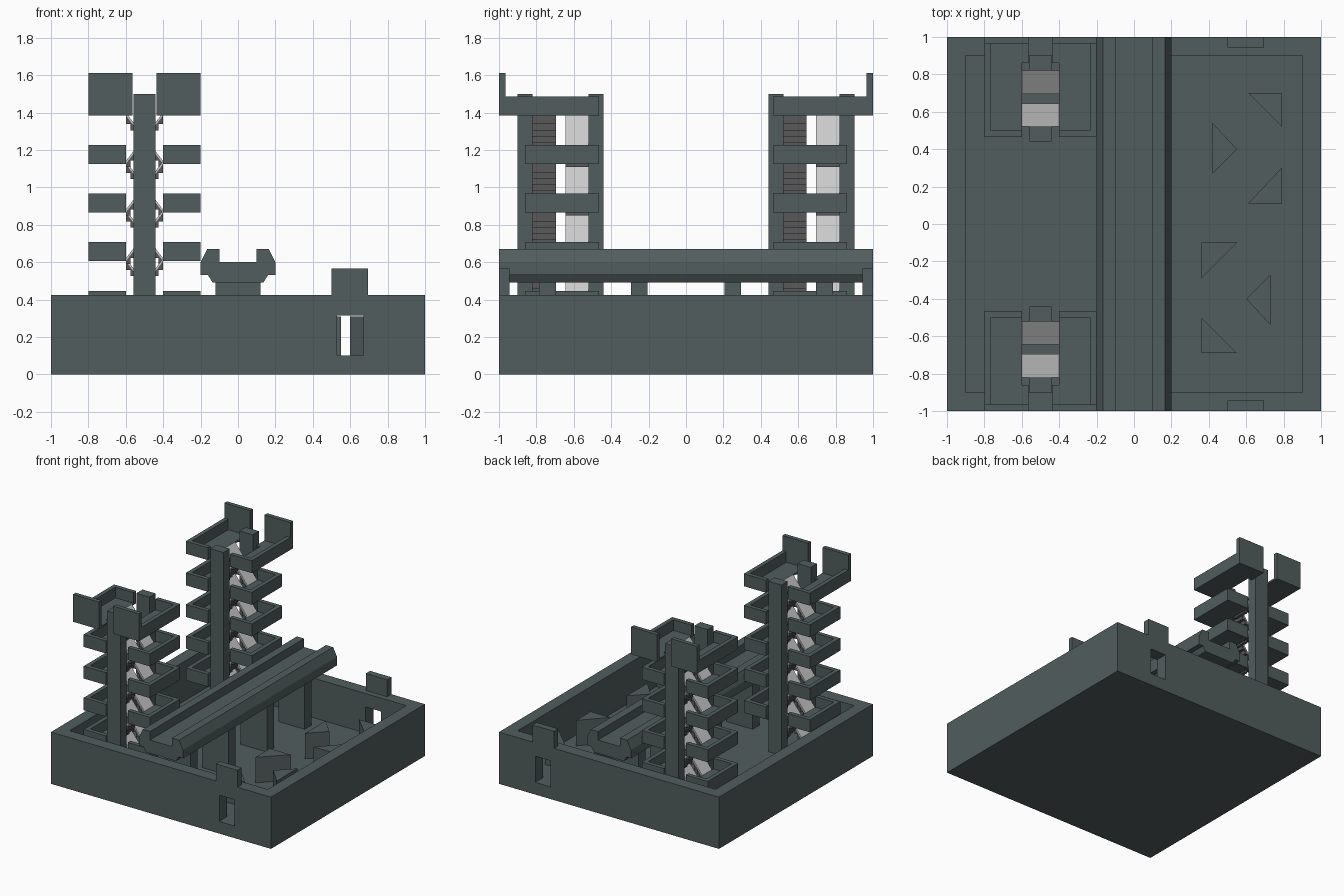
import bpy, bmesh

if "Cube" in bpy.data.objects:
    bpy.data.objects.remove(bpy.data.objects["Cube"])


def material(name, rgb):
    m = bpy.data.materials.new(name)
    m.diffuse_color = (*rgb, 1)
    m.use_nodes = True
    m.node_tree.nodes["Principled BSDF"].inputs["Base Color"].default_value = m.diffuse_color
    return m


STONE = material("dark_green_stone", (0.085, 0.11, 0.11))
PALE = material("pale_metal", (0.6, 0.6, 0.6))
BLACK = material("dark_metal", (0.1, 0.1, 0.1))


def finish(name, bm, mat):
    bmesh.ops.recalc_face_normals(bm, faces=bm.faces)
    me = bpy.data.meshes.new(name)
    bm.to_mesh(me)
    bm.free()
    me.materials.append(mat)
    ob = bpy.data.objects.new(name, me)
    bpy.context.collection.objects.link(ob)
    return ob


def boxes(name, spans, mat=STONE):
    """One object from boxes given as (x0, x1, y0, y1, z0, z1)."""
    bm = bmesh.new()
    for x0, x1, y0, y1, z0, z1 in spans:
        for v in bmesh.ops.create_cube(bm, size=1)["verts"]:
            v.co = ((x0 + x1) / 2 + v.co.x * (x1 - x0),
                    (y0 + y1) / 2 + v.co.y * (y1 - y0),
                    (z0 + z1) / 2 + v.co.z * (z1 - z0))
    return finish(name, bm, mat)


def prism(name, pts, a, b, axis, mat=STONE):
    """Extrude an outline: (x, z) along y, or (x, y) along z."""
    bm = bmesh.new()
    f = bm.faces.new([bm.verts.new((p, a, q) if axis == "y" else (p, q, a)) for p, q in pts])
    r = bmesh.ops.extrude_face_region(bm, geom=[f])
    d = (0, b - a, 0) if axis == "y" else (0, 0, b - a)
    bmesh.ops.translate(bm, vec=d, verts=[v for v in r["geom"] if isinstance(v, bmesh.types.BMVert)])
    return finish(name, bm, mat)


FLOOR, RIM, STEP = 0.1, 0.425, 0.26

# Open base with a pit and a gate tunnel through front and back walls
base = boxes("base", [(-1, 1, -1, 1, 0, RIM)])
for name, span in (("pit_cutter", (-0.9, 0.9, -0.9, 0.9, FLOOR, 0.6)),
                   ("tunnel_cutter", (0.53, 0.67, -1.2, 1.2, FLOOR, 0.315))):
    cutter = boxes(name, [span])
    cutter.hide_render = True
    cutter.hide_viewport = True
    cutter.display_type = "WIRE"
    mod = base.modifiers.new(name, "BOOLEAN")
    mod.operation = "DIFFERENCE"
    mod.solver = "EXACT"
    mod.object = cutter

# Raised gates
boxes("front_gate", [(0.5, 0.695, -1, -0.945, 0.315, 0.565)])
boxes("back_gate", [(0.5, 0.695, 0.945, 1, 0.315, 0.565)])

# Channel bridge and its piers
half = [(0.1, 0.6), (0.1, 0.67), (0.165, 0.67), (0.2, 0.6), (0.2, 0.53), (0.16, 0.53), (0.135, 0.49)]
prism("bridge", half + [(-x, z) for x, z in reversed(half)], -1, 1, "y")
boxes("bridge_piers", [(-0.12, 0.12, y - 0.045, y + 0.045, FLOOR, 0.5)
                       for y in (-0.74, -0.25, 0.25, 0.74)])

# Triangular obstacles in the pit
for i, tri in enumerate([
        [(0.61, 0.7), (0.79, 0.7), (0.79, 0.52)],
        [(0.42, 0.54), (0.55, 0.4), (0.42, 0.27)],
        [(0.61, 0.11), (0.79, 0.3), (0.79, 0.11)],
        [(0.36, -0.1), (0.55, -0.1), (0.36, -0.29)],
        [(0.6, -0.4), (0.73, -0.27), (0.73, -0.54)],
        [(0.36, -0.5), (0.36, -0.69), (0.55, -0.69)]]):
    prism(f"obstacle_{i + 1}", tri, FLOOR, 0.31, "z")


def ramp(name, y0, y1, z, s):
    """Pale ramp with a stepped underside, rising towards s * x."""
    x0, x1, t, n = -0.5 - 0.1 * s, -0.5 + 0.1 * s, 0.03, 8
    prism(name, [(x0, z), (x1, z + STEP), (x1, z + STEP - 0.015), (x0, z - 0.015)],
          y0, y1, "y", PALE)
    pts = [(x0, z - 0.015), (x1, z + STEP - 0.015)]
    for i in range(n, 0, -1):
        xa = x0 + (x1 - x0) * i / n
        xb = x0 + (x1 - x0) * (i - 1) / n
        zb = z + STEP * (i - 1) / n - t
        pts += [(xa, zb), (xb, zb)]
    prism(name + "_steps", pts, y0, y1, "y", BLACK)


# Two towers: posts, balconies on each side, crossing ramps
for label, sy in (("front", -1), ("back", 1)):
    def span(x0, x1, y0, y1, z0, z1):
        """Place a box using distances from the middle, mirrored per tower."""
        return (min(x0, x1), max(x0, x1), min(sy * y0, sy * y1), max(sy * y0, sy * y1), z0, z1)

    boxes(f"{label}_tower_posts", [span(-0.56, -0.44, a, b, FLOOR, 1.5)
                                   for a, b in ((0.82, 0.9), (0.44, 0.52))])
    for sx in (-1, 1):
        side = "left" if sx < 0 else "right"
        inner, lip, outer = (-0.5 + sx * d for d in (0.1, 0.265, 0.3))
        for k in range(1, 6):
            z = FLOOR + STEP * k
            lo, hi = z - 0.015, z + 0.087
            end = 1.0 if k == 5 else 0.86
            parts = [span(inner, outer, 0.465, end, lo, z),
                     span(lip, outer, 0.465, end, z, hi),
                     span(inner, lip, 0.465, 0.5, z, hi)]
            if k < 5:
                parts.append(span(inner, lip, 0.825, 0.86, z, hi))
            else:
                # Tall shield on the outer edge of the top balcony
                parts.append(span(-0.5 + sx * 0.065, outer, 0.965, 1.0, lo, 1.61))
                parts.append(span(-0.5 + sx * 0.065, inner, 0.86, 0.965, lo, z))
            boxes(f"{label}_{side}_balcony_{k}", parts)
    # The strip nearer -y rises to the right, the other to the left
    y = sy * 0.67
    for k in range(5):
        z = FLOOR + STEP * k
        ramp(f"{label}_ramp_right_{k}", y - 0.15, y - 0.025, z, 1)
        ramp(f"{label}_ramp_left_{k}", y + 0.025, y + 0.15, z, -1)
